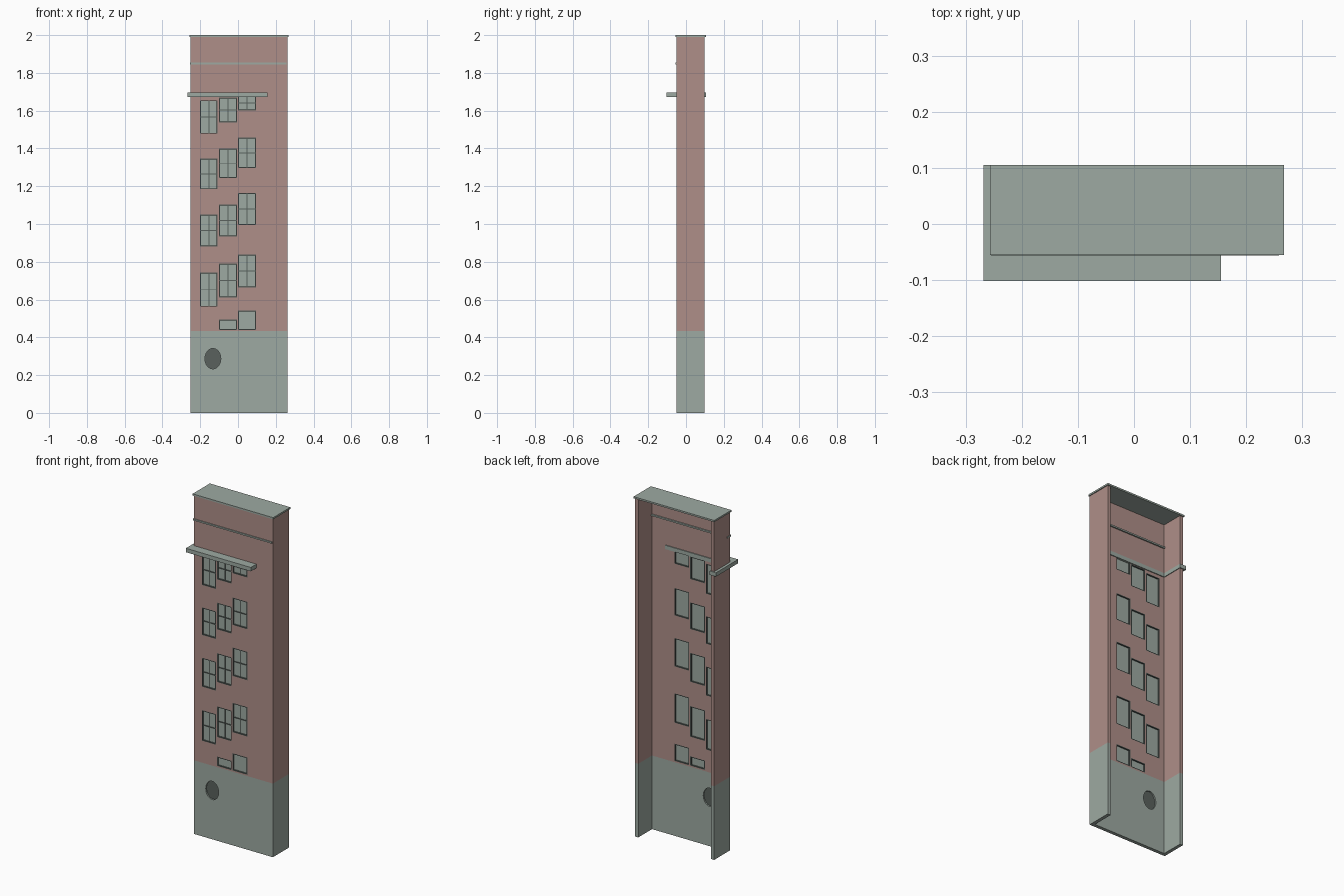
import bpy
import bmesh
from mathutils import Matrix, Vector

cube = bpy.data.objects.get("Cube")
if cube:
    bpy.data.objects.remove(cube, do_unlink=True)


def material(name, rgb):
    m = bpy.data.materials.new(name)
    m.use_nodes = True
    col = (*rgb, 1.0)
    m.diffuse_color = col
    m.node_tree.nodes["Principled BSDF"].inputs["Base Color"].default_value = col
    return m


SAGE = material("sage stone", (0.34, 0.40, 0.36))
BRICK = material("dusty red brick", (0.43, 0.275, 0.25))
DARK = material("dark frame", (0.10, 0.12, 0.11))


def add_box(bm, x, y, z):
    """Axis-aligned box from (min, max) ranges."""
    size = Vector((x[1] - x[0], y[1] - y[0], z[1] - z[0]))
    mid = Vector((sum(x) / 2, sum(y) / 2, sum(z) / 2))
    bmesh.ops.create_cube(bm, size=1, matrix=Matrix.Translation(mid) @ Matrix.Diagonal((*size, 1)))


def add_oval(bm, x, y, z, rx, rz):
    """Oval cylinder with its axis along y."""
    mat = (Matrix.Translation((x, sum(y) / 2, z)) @ Matrix.Diagonal((rx, 1, rz, 1))
           @ Matrix.Rotation(1.5707963, 4, 'X'))
    bmesh.ops.create_cone(bm, cap_ends=True, segments=32, radius1=1, radius2=1,
                          depth=y[1] - y[0], matrix=mat)


def add_prism(bm, outline, z):
    """Extrude a plan outline between two heights."""
    face = bm.faces.new([bm.verts.new((px, py, z[0])) for px, py in outline])
    up = bmesh.ops.extrude_face_region(bm, geom=[face])["geom"]
    bmesh.ops.translate(bm, vec=(0, 0, z[1] - z[0]),
                        verts=[v for v in up if isinstance(v, bmesh.types.BMVert)])
    bmesh.ops.recalc_face_normals(bm, faces=bm.faces)


def finish(bm, name, mat):
    me = bpy.data.meshes.new(name)
    bm.to_mesh(me)
    bm.free()
    me.materials.append(mat)
    ob = bpy.data.objects.new(name, me)
    bpy.context.collection.objects.link(ob)
    return ob


def cut(ob, cutter):
    """Apply a boolean cut and discard the cutter."""
    mod = ob.modifiers.new("openings", 'BOOLEAN')
    mod.object = cutter
    mod.solver = 'EXACT'
    dg = bpy.context.evaluated_depsgraph_get()
    me = bpy.data.meshes.new_from_object(ob.evaluated_get(dg))
    ob.modifiers.clear()
    ob.data = me
    bpy.data.objects.remove(cutter, do_unlink=True)


# Overall plan: three walls, open at the back
X0, X1, Y0, Y1, T = -0.252, 0.262, -0.05, 0.098, 0.02
YI = Y0 + T
BASE_TOP, ROOF = 0.433, 1.99
PLAN = [(X0, Y0), (X1, Y0), (X1, Y1), (X1 - T, Y1), (X1 - T, YI),
        (X0 + T, YI), (X0 + T, Y1), (X0, Y1)]

# Windows: left, right, bottom, top, has glazing bars
COLS = [(-0.2, -0.108), (-0.101, -0.006), (0.0, 0.096)]
ROWS = [[(1.478, 1.655), (1.537, 1.67), (1.60, 1.68)],
        [(1.184, 1.346), (1.243, 1.40), (1.296, 1.457)],
        [(0.88, 1.05), (0.933, 1.103), (0.996, 1.163)],
        [(0.562, 0.742), (0.61, 0.79), (0.665, 0.838)]]
windows = [(*c, *h, True) for row in ROWS for c, h in zip(COLS, row)]
windows += [(*COLS[1], 0.44, 0.495, False), (*COLS[2], 0.44, 0.542, False)]

# Brick walls with window openings
bm = bmesh.new()
add_prism(bm, PLAN, (BASE_TOP, ROOF))
walls = finish(bm, "brick_walls", BRICK)
bm = bmesh.new()
for l, r, b, t, _ in windows:
    add_box(bm, (l, r), (Y0 - 0.02, YI + 0.02), (b, t))
cut(walls, finish(bm, "window_cutter", BRICK))

# Stone base with oval opening
bm = bmesh.new()
add_prism(bm, PLAN, (0, BASE_TOP))
base = finish(bm, "stone_base", SAGE)
bm = bmesh.new()
add_oval(bm, -0.133, (Y0 - 0.02, YI + 0.02), 0.287, 0.042, 0.054)
cut(base, finish(bm, "oval_cutter", SAGE))

# Oval window pane
bm = bmesh.new()
add_oval(bm, -0.133, (-0.042, -0.038), 0.287, 0.042, 0.054)
finish(bm, "oval_pane", DARK)

# Window panes, linings and glazing bars
panes, frames = bmesh.new(), bmesh.new()
F, BAR = 0.005, 0.0025
for l, r, b, t, bars in windows:
    add_box(panes, (l, r), (-0.042, -0.038), (b, t))
    depth = (Y0, YI)
    add_box(frames, (l, l + F), depth, (b, t))
    add_box(frames, (r - F, r), depth, (b, t))
    add_box(frames, (l + F, r - F), depth, (b, b + F))
    add_box(frames, (l + F, r - F), depth, (t - F, t))
    if bars:
        cx, cz = (l + r) / 2, (b + t) / 2
        add_box(frames, (cx - BAR, cx + BAR), (-0.046, -0.041), (b, t))
        add_box(frames, (l, r), (-0.046, -0.041), (cz - BAR, cz + BAR))
finish(panes, "window_panes", SAGE)
finish(frames, "window_frames", DARK)

# Projecting ledge wrapping round one side
bm = bmesh.new()
add_prism(bm, [(-0.268, -0.102), (0.155, -0.102), (0.155, -0.025), (-0.228, -0.025),
               (-0.228, 0.105), (-0.268, 0.105)], (1.672, 1.695))
finish(bm, "ledge", SAGE)

# Thin string course
bm = bmesh.new()
add_box(bm, (-0.255, 0.258), (-0.056, -0.022), (1.845, 1.854))
finish(bm, "string_course", SAGE)

# Roof slab
bm = bmesh.new()
add_box(bm, (-0.257, 0.267), (-0.055, 0.105), (ROOF, 2.0))
finish(bm, "roof_slab", SAGE)
